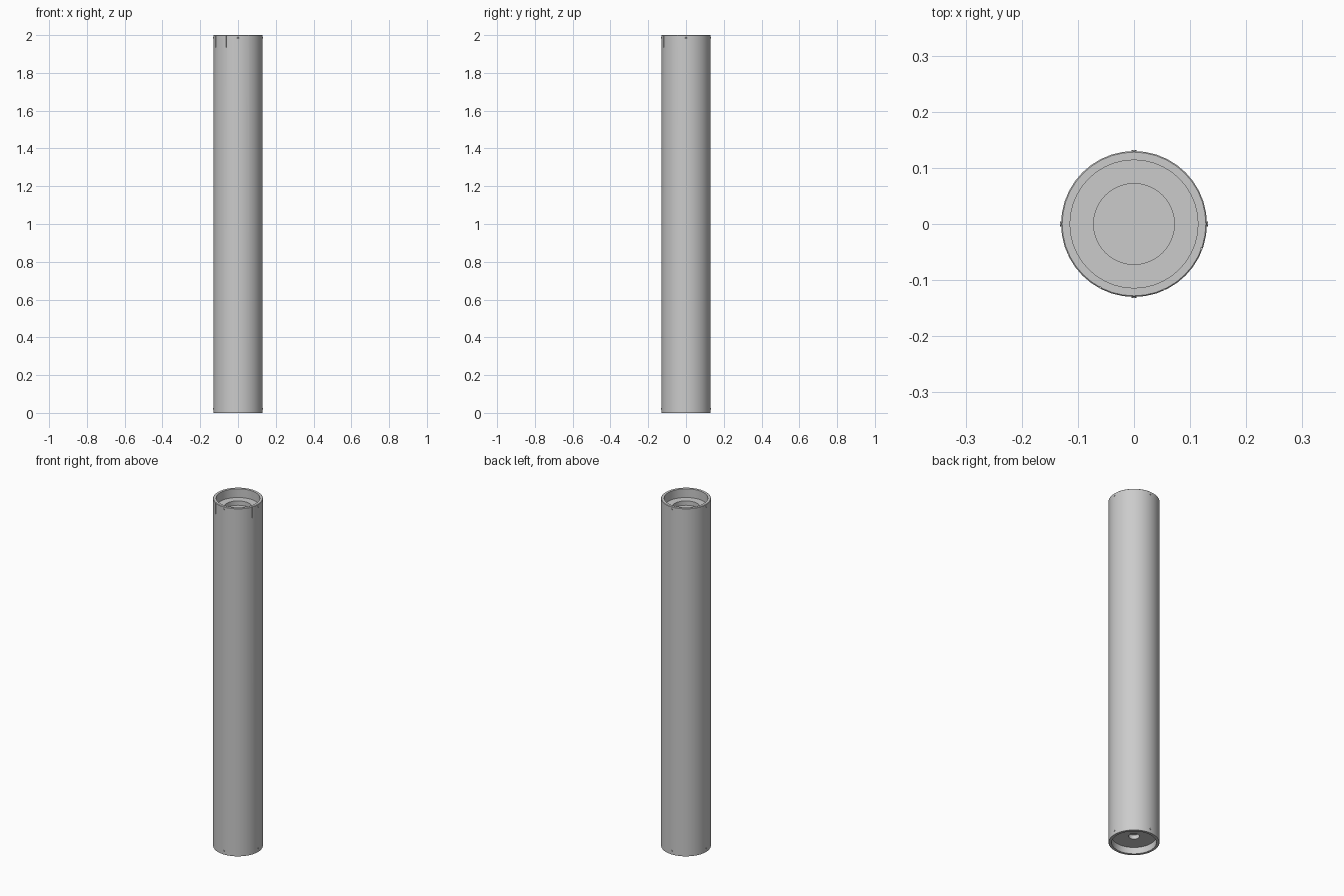
import bpy, bmesh, math
from mathutils import Vector, Matrix

if "Cube" in bpy.data.objects:
    bpy.data.objects.remove(bpy.data.objects["Cube"])

R, H, SIDES = 0.13, 2.0, 40


def finish(name, bm):
    bmesh.ops.recalc_face_normals(bm, faces=bm.faces)
    mesh = bpy.data.meshes.new(name)
    bm.to_mesh(mesh)
    bm.free()
    ob = bpy.data.objects.new(name, mesh)
    bpy.context.collection.objects.link(ob)
    return ob


def smooth(ob):
    bpy.ops.object.select_all(action='DESELECT')
    ob.select_set(True)
    bpy.context.view_layer.objects.active = ob
    bpy.ops.object.shade_smooth_by_angle(angle=math.radians(30))


def lathe(name, profile):
    bm = bmesh.new()
    verts = [bm.verts.new((r, 0, z)) for r, z in profile]
    edges = [bm.edges.new(pair) for pair in zip(verts, verts[1:])]
    bmesh.ops.spin(bm, geom=verts + edges, axis=(0, 0, 1), cent=(0, 0, 0),
                   angle=math.tau, steps=SIDES, use_duplicate=False)
    bmesh.ops.remove_doubles(bm, verts=bm.verts, dist=1e-5)
    return finish(name, bm)


# Column: stepped socket on top, recessed base with a small central hole
column = lathe("column", [
    (0, 0.06), (0.028, 0.06), (0.028, 0.037), (0.114, 0.037), (0.114, 0),
    (R - 0.002, 0), (R, 0.003), (R, H - 0.002), (R - 0.002, H),
    (0.114, H), (0.114, H - 0.05), (0.072, H - 0.05),
    (0.072, H - 0.075), (0, H - 0.075)])

# Shallow hairline grooves around the top collar
bm = bmesh.new()
for deg in (-20, -65, -118, -155):
    m = (Matrix.Rotation(math.radians(deg), 4, 'Z')
         @ Matrix.Translation((R, 0, H - 0.025))
         @ Matrix.Diagonal((0.006, 0.003, 0.08, 1)))
    bmesh.ops.create_cube(bm, size=1, matrix=m)
cutter = finish("groove_cutter", bm)
cutter.hide_render = True
cutter.hide_set(True)
cut = column.modifiers.new("grooves", 'BOOLEAN')
cut.operation = 'DIFFERENCE'
cut.solver = 'EXACT'
cut.object = cutter
smooth(column)

# Small screw heads near both ends
bm = bmesh.new()
for z in (0.022, H - 0.015):
    for k in range(4):
        m = (Matrix.Rotation(k * math.pi / 2, 4, 'Z')
             @ Matrix.Translation((R, 0, z))
             @ Matrix.Rotation(math.pi / 2, 4, 'Y'))
        bmesh.ops.create_cone(bm, cap_ends=True, segments=12, radius1=0.005,
                              radius2=0.004, depth=0.004, matrix=m)
smooth(finish("screw_heads", bm))
